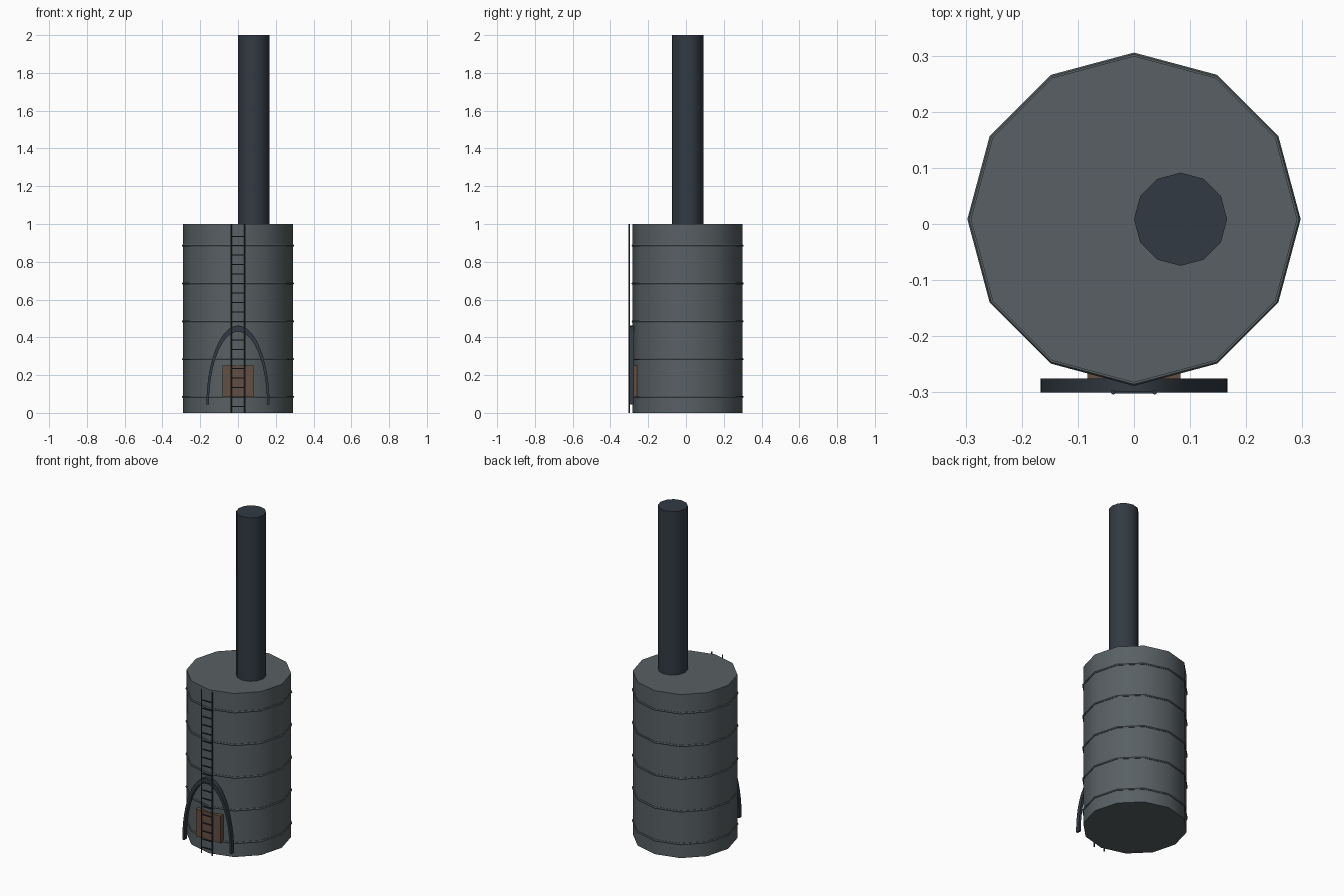
import bpy, bmesh, math
from mathutils import Matrix, Vector

old = bpy.data.objects.get("Cube")
if old:
    bpy.data.objects.remove(old, do_unlink=True)


def material(name, rgb):
    m = bpy.data.materials.new(name)
    m.use_nodes = True
    m.diffuse_color = (*rgb, 1)
    m.node_tree.nodes["Principled BSDF"].inputs["Base Color"].default_value = (*rgb, 1)
    return m


GREY = material("tank grey", (0.098, 0.117, 0.125))
DARK = material("dark steel", (0.032, 0.042, 0.055))
BROWN = material("rust brown", (0.125, 0.078, 0.052))
CY = 0.0085       # tank axis
R = 0.291         # tank radius


def finish(bm, name, mat, smooth=True):
    bmesh.ops.recalc_face_normals(bm, faces=bm.faces)
    me = bpy.data.meshes.new(name)
    bm.to_mesh(me)
    bm.free()
    me.materials.append(mat)
    ob = bpy.data.objects.new(name, me)
    bpy.context.collection.objects.link(ob)
    if smooth:
        bpy.ops.object.select_all(action="DESELECT")
        ob.select_set(True)
        bpy.context.view_layer.objects.active = ob
        bpy.ops.object.shade_smooth_by_angle(angle=math.radians(40))
    return ob


def cylinder(name, mat, x, y, radius, z0, z1, sides=12):
    bm = bmesh.new()
    bmesh.ops.create_cone(bm, cap_ends=True, segments=sides, radius1=radius, radius2=radius,
                          depth=z1 - z0, matrix=Matrix.Translation((x, y, (z0 + z1) / 2)))
    # put a corner on the x axis
    return finish(bm, name, mat)


def box(name, mat, centre, size):
    bm = bmesh.new()
    bmesh.ops.create_cube(bm, size=1, matrix=Matrix.Translation(centre) @ Matrix.Diagonal((*size, 1)))
    return finish(bm, name, mat, False)


def sweep(name, mat, sections, closed):
    """Skin a list of matching cross-sections."""
    bm = bmesh.new()
    rows = [[bm.verts.new(p) for p in s] for s in sections]
    n = len(rows[0])
    for i in range(len(rows) - (not closed)):
        a, b = rows[i], rows[(i + 1) % len(rows)]
        for j in range(n):
            k = (j + 1) % n
            bm.faces.new((a[j], a[k], b[k], b[j]))
    if not closed:
        bm.faces.new(rows[0])
        bm.faces.new(rows[-1])
    return finish(bm, name, mat)


# Tank and chimney
cylinder("tank", GREY, 0, CY, R, 0, 1)
cylinder("chimney", DARK, 0.083, CY, 0.083, 1, 2)

# Hoops around the tank
for i in range(5):
    sections = []
    for a in range(12):
        t = math.tau * a / 12
        ring = []
        for b in range(6):
            u = math.tau * b / 6
            r = R + 0.006 * math.cos(u)
            ring.append((r * math.cos(t), CY + r * math.sin(t),
                         0.085 + 0.2 * i + 0.006 * math.sin(u)))
        sections.append(ring)
    sweep("tank_hoop", GREY, sections, True)

# Arch over the door: a flat half-ellipse band
sections = []
for a in range(25):
    t = math.pi * a / 24
    sections.append([(rx * math.cos(t), y, 0.045 + rx * 2.5 * math.sin(t))
                     for rx, y in ((0.167, -0.275), (0.167, -0.3), (0.154, -0.3), (0.154, -0.275))])
sweep("door_arch", DARK, sections, False)

# Door
box("door", BROWN, (0, -0.272, 0.168), (0.166, 0.034, 0.166))

# Ladder
for side in (-1, 1):
    cylinder("ladder_rail", DARK, side * 0.037, -0.3, 0.004, 0, 1, 8)
for i in range(19):
    box("ladder_rung", DARK, (0, -0.3, 0.035 + 0.05 * i), (0.072, 0.005, 0.005))
